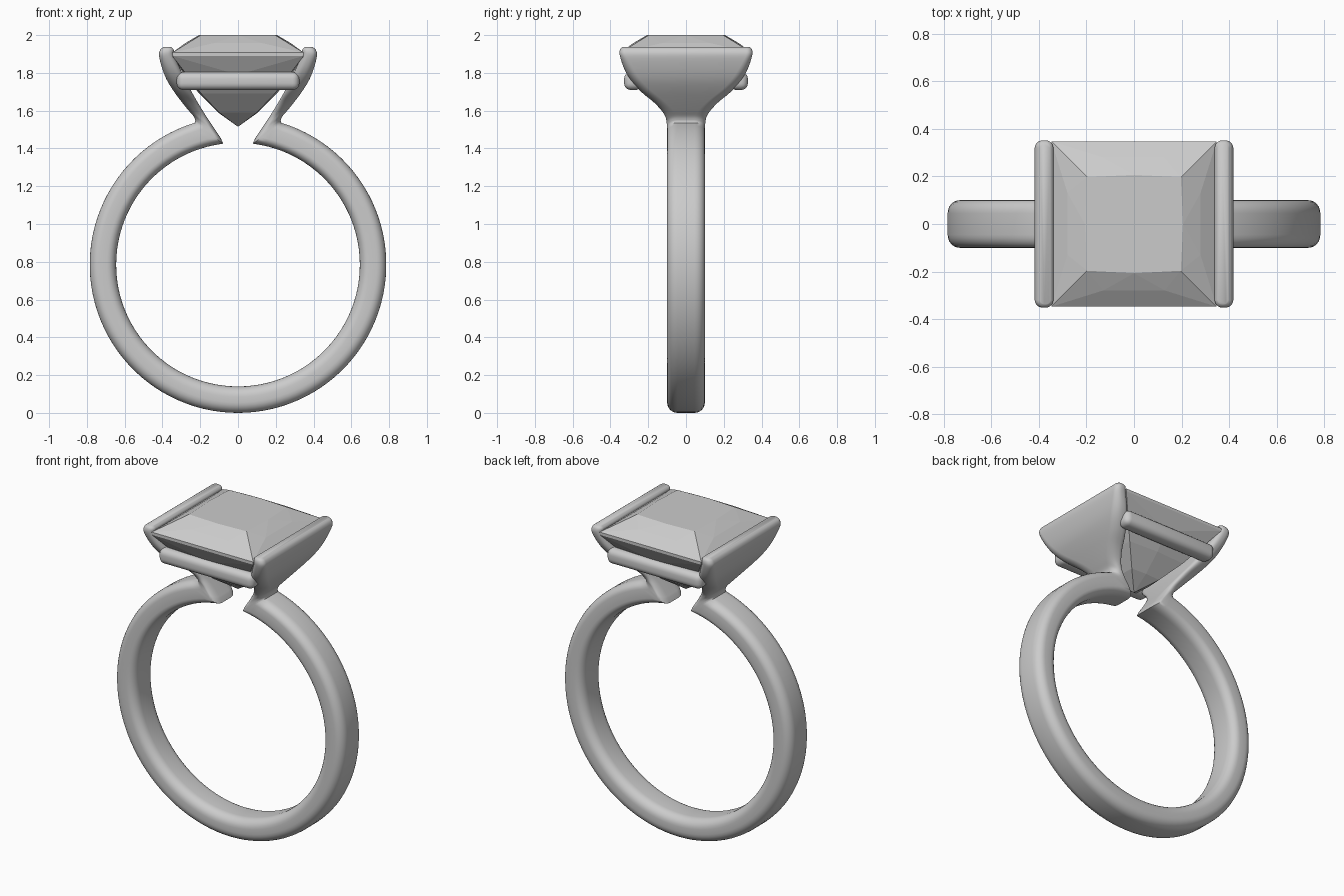
import bpy, bmesh, math
from mathutils import Vector

default_cube = bpy.data.objects.get("Cube")
if default_cube:
    bpy.data.objects.remove(default_cube, do_unlink=True)


def make_material(name, color):
    mat = bpy.data.materials.new(name)
    mat.use_nodes = True
    mat.diffuse_color = color
    mat.node_tree.nodes["Principled BSDF"].inputs["Base Color"].default_value = color
    return mat


GREY = make_material("light grey", (0.6, 0.6, 0.6, 1))


def add_object(name, bm, smooth_angle=None):
    bmesh.ops.recalc_face_normals(bm, faces=bm.faces)
    mesh = bpy.data.meshes.new(name)
    bm.to_mesh(mesh)
    bm.free()
    mesh.materials.append(GREY)
    obj = bpy.data.objects.new(name, mesh)
    bpy.context.collection.objects.link(obj)
    if smooth_angle:
        bpy.ops.object.select_all(action='DESELECT')
        obj.select_set(True)
        bpy.context.view_layer.objects.active = obj
        bpy.ops.object.shade_smooth_by_angle(angle=math.radians(smooth_angle))
    return obj


def rounded_section(station, corner_steps=6):
    """Rounded rectangle between an inner and outer edge point, spread along y."""
    inner_x, inner_z, outer_x, outer_z, half_width = station
    inner = Vector((inner_x, 0, inner_z))
    outer = Vector((outer_x, 0, outer_z))
    across = (outer - inner).normalized()
    half_depth = (outer - inner).length / 2
    radius = min(0.055, half_depth * 0.85)
    middle = (inner + outer) / 2
    points = []
    for corner, (su, sv) in enumerate(((1, 1), (-1, 1), (-1, -1), (1, -1))):
        for step in range(corner_steps + 1):
            a = math.pi / 2 * (corner + step / corner_steps)
            u = su * (half_depth - radius) + radius * math.cos(a)
            v = sv * (half_width - radius) + radius * math.sin(a)
            points.append(middle + across * u + Vector((0, v, 0)))
    return points


def loft(bm, sections):
    loops = [[bm.verts.new(p) for p in section] for section in sections]
    count = len(loops[0])
    for a, b in zip(loops, loops[1:]):
        for i in range(count):
            j = (i + 1) % count
            bm.faces.new((a[i], a[j], b[j], b[i]))
    bm.faces.new(loops[0])
    bm.faces.new(loops[-1])


def smooth_stations(stations, steps=4):
    """Catmull-Rom interpolation through the stations."""
    padded = [stations[0]] + stations + [stations[-1]]
    result = []
    for k in range(len(stations) - 1):
        for s in range(steps):
            t = s / steps
            result.append([
                0.5 * (2 * b + (c - a) * t + (2 * a - 5 * b + 4 * c - d) * t ** 2
                       + (3 * b - a - 3 * c + d) * t ** 3)
                for a, b, c, d in zip(*padded[k:k + 4])])
    return result + [stations[-1]]


# Band: open at the top, with ends that slant toward the gap
OUTER, INNER, BAND_HALF = 0.785, 0.645, 0.10
BAND_STEPS = 48
half_band = []
for i in range(BAND_STEPS + 1):
    ai = math.radians(173) * i / BAND_STEPS
    ao = math.radians(163) * i / BAND_STEPS
    half_band.append([INNER * math.sin(ai), OUTER - INNER * math.cos(ai),
                      OUTER * math.sin(ao), OUTER - OUTER * math.cos(ao), BAND_HALF])

# Flared arm: inner x, inner z, outer x, outer z, half width
arm = smooth_stations([
    [0.09, 1.452, 0.226, 1.547, 0.10],
    [0.125, 1.505, 0.235, 1.57, 0.102],
    [0.165, 1.565, 0.265, 1.605, 0.115],
    [0.205, 1.63, 0.305, 1.655, 0.165],
    [0.24, 1.69, 0.345, 1.71, 0.235],
    [0.27, 1.75, 0.378, 1.765, 0.288],
    [0.30, 1.81, 0.402, 1.825, 0.325],
    [0.337, 1.89, 0.418, 1.89, 0.35],
    [0.34, 1.922, 0.412, 1.922, 0.35],
    [0.352, 1.936, 0.396, 1.936, 0.338],
])
right_half = half_band + arm
left_half = [[-s[0], s[1], -s[2], s[3], s[4]] for s in right_half[:0:-1]]
bm = bmesh.new()
loft(bm, [rounded_section(s) for s in left_half + right_half])
add_object("band_with_arms", bm, 50)

# Rails under the front and back edges of the stone
for name, side in (("front_rail", -1), ("back_rail", 1)):
    bm = bmesh.new()
    bmesh.ops.create_cube(bm, size=1)
    for v in bm.verts:
        v.co = Vector((v.co.x * 0.65, v.co.y * 0.095 + side * 0.28, v.co.z * 0.095 + 1.757))
    bmesh.ops.bevel(bm, geom=bm.edges[:], offset=0.036, segments=5,
                    profile=0.5, affect='EDGES')
    add_object(name, bm, 50)

# Square-cut stone: convex hull of table, crown, girdle and pavilion rings
points = []


def add_ring(z, corner, middle):
    for sx, sy in ((1, 1), (-1, 1), (-1, -1), (1, -1)):
        points.append((sx * corner, sy * corner, z))
    for sx, sy in ((1, 0), (0, 1), (-1, 0), (0, -1)):
        points.append((sx * middle, sy * middle, z))


add_ring(2.0, 0.197, 0.207)
for sx in (-1, 1):
    for sy in (-1, 1):
        points.append((sx * 0.28, sy * 0.13, 1.957))
        points.append((sx * 0.13, sy * 0.28, 1.957))
add_ring(1.907, 0.348, 0.348)
add_ring(1.89, 0.348, 0.348)
for z, half in ((1.79, 0.285), (1.69, 0.205), (1.59, 0.105)):
    add_ring(z, half * 0.95, half)
points.append((0, 0, 1.515))

bm = bmesh.new()
for p in points:
    bm.verts.new(p)
hull = bmesh.ops.convex_hull(bm, input=bm.verts[:])
loose = [v for v in bm.verts if not v.link_faces]
bmesh.ops.delete(bm, geom=loose, context='VERTS')
bmesh.ops.dissolve_limit(bm, angle_limit=math.radians(1), verts=bm.verts[:], edges=bm.edges[:])
add_object("stone", bm)
